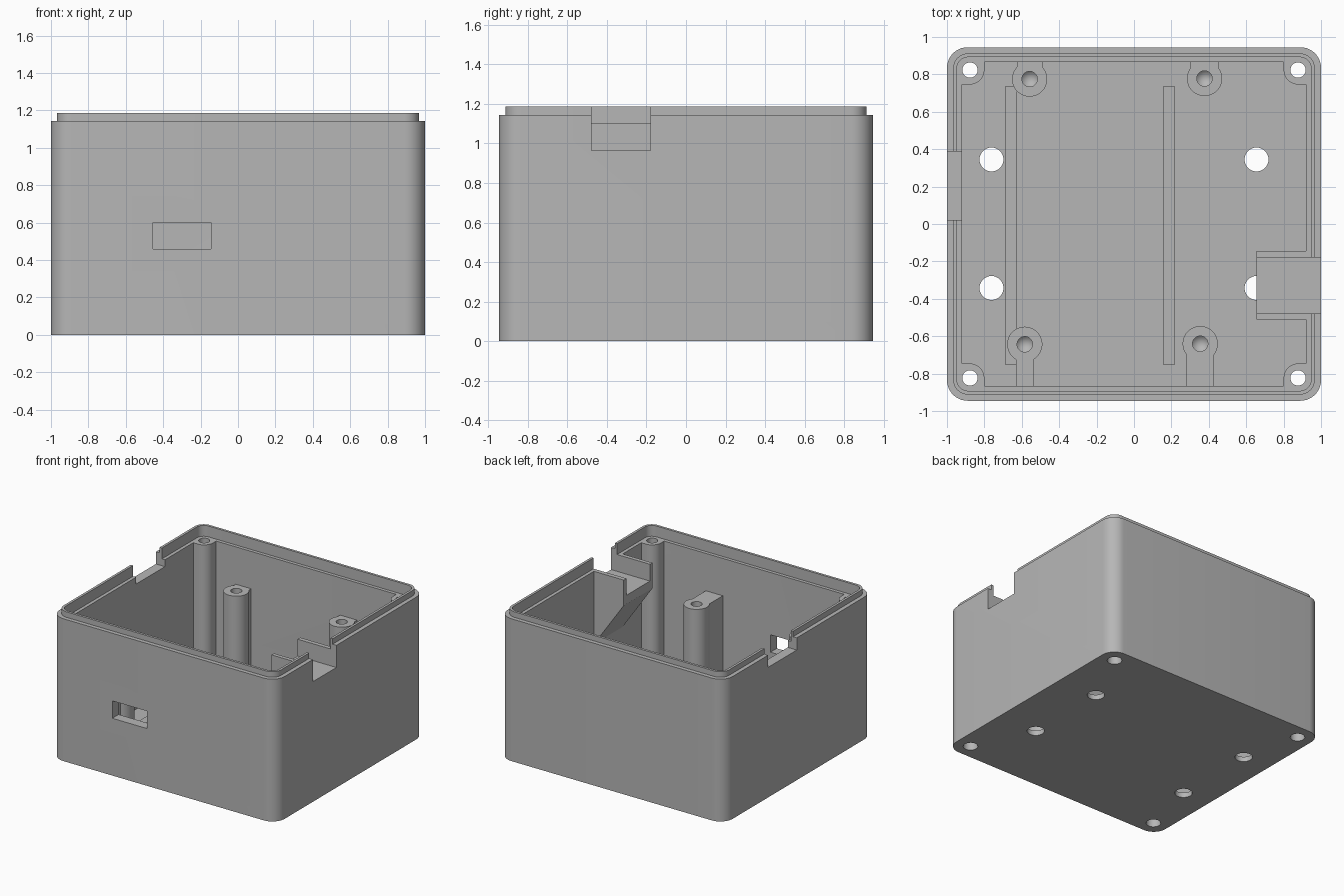
import bpy, bmesh, math
from mathutils import Vector

if "Cube" in bpy.data.objects:
    bpy.data.objects.remove(bpy.data.objects["Cube"], do_unlink=True)

# Single plastic colour
grey = bpy.data.materials.new("grey_plastic")
grey.use_nodes = True
colour = (0.47, 0.47, 0.47, 1)
grey.diffuse_color = colour
for node in grey.node_tree.nodes:
    if node.type == "BSDF_PRINCIPLED":
        node.inputs["Base Color"].default_value = colour

WALL_X, WALL_Y = 0.92, 0.865       # inner wall faces
FLOOR, LEDGE, SHOULDER, TOP = 0.04, 1.10, 1.143, 1.187


def extrude(name, points, direction):
    """Closed solid from a planar outline pushed along a direction."""
    bm = bmesh.new()
    face = bm.faces.new([bm.verts.new(p) for p in points])
    moved = bmesh.ops.extrude_face_region(bm, geom=[face])["geom"]
    verts = [g for g in moved if isinstance(g, bmesh.types.BMVert)]
    bmesh.ops.translate(bm, verts=verts, vec=Vector(direction))
    bmesh.ops.recalc_face_normals(bm, faces=bm.faces)
    mesh = bpy.data.meshes.new(name)
    bm.to_mesh(mesh)
    bm.free()
    mesh.materials.append(grey)
    obj = bpy.data.objects.new(name, mesh)
    bpy.context.collection.objects.link(obj)
    return obj


def prism(name, outline, z0, z1):
    return extrude(name, [(x, y, z0) for x, y in outline], (0, 0, z1 - z0))


def box(name, x0, x1, y0, y1, z0, z1):
    return prism(name, [(x0, y0), (x1, y0), (x1, y1), (x0, y1)], z0, z1)


def arc(cx, cy, r, a0, a1, n):
    angles = [math.radians(a0 + (a1 - a0) * i / n) for i in range(n + 1)]
    return [(cx + r * math.cos(a), cy + r * math.sin(a)) for a in angles]


def rounded(hx, hy, r):
    pts = []
    for k, (sx, sy) in enumerate([(1, 1), (-1, 1), (-1, -1), (1, -1)]):
        pts += arc(sx * (hx - r), sy * (hy - r), r, 90 * k, 90 * k + 90, 10)
    return pts


def cylinder(name, x, y, r, z0, z1):
    return prism(name, arc(x, y, r, 0, 360, 32)[:-1], z0, z1)


def drill(name, x, y, r, z0, z1):
    """Blind hole cutter with a conical tip."""
    obj = cylinder(name, x, y, r, z0, z1)
    bm = bmesh.new()
    bm.from_mesh(obj.data)
    low = [f for f in bm.faces if all(v.co.z < z0 + 1e-4 for v in f.verts)]
    tip = bmesh.ops.poke(bm, faces=low)["verts"]
    tip[0].co.z -= r
    bm.to_mesh(obj.data)
    bm.free()
    return obj


def combine(obj, tools, operation="DIFFERENCE"):
    for tool in tools:
        tool.hide_render = True
        mod = obj.modifiers.new("combine", "BOOLEAN")
        mod.operation, mod.solver, mod.object = operation, "EXACT", tool
    bpy.context.view_layer.update()
    graph = bpy.context.evaluated_depsgraph_get()
    mesh = bpy.data.meshes.new_from_object(obj.evaluated_get(graph))
    obj.modifiers.clear()
    obj.data = mesh


parts, cutters = [], []


def cutter(obj):
    cutters.append(obj)
    return obj


# Shell with a raised lip around the rim
shell = prism("shell", rounded(1, 0.945, 0.11), 0, SHOULDER)
lip = cutter(prism("lip_tool", rounded(0.967, 0.912, 0.08), 1.0, TOP))
combine(shell, [lip], "UNION")
cavity = cutter(prism("cavity_tool", rounded(WALL_X, WALL_Y, 0.035), FLOOR, 1.5))
recess = cutter(prism("recess_tool", rounded(0.947, 0.892, 0.06), LEDGE, 1.5))
pocket_cut = cutter(box("pocket_tool", 0.5, 1.2, -0.478, -0.18, 0.965, 1.5))
side_notch = cutter(box("side_notch_tool", -1.2, -0.9, 0.022, 0.387, 1.045, 1.5))
front_slot = cutter(box("front_slot_tool", -0.455, -0.145, -1.2, -0.8, 0.46, 0.60))
shell_cuts = [cavity, recess, pocket_cut, side_notch, front_slot]

# Mounting holes in the floor
for x in (-0.762, 0.655):
    for y in (-0.342, 0.345):
        shell_cuts.append(cutter(cylinder("floor_hole_tool", x, y, 0.064, -0.2, 0.3)))

# Corner screw columns, bored through with a wider mouth underneath
for sx, side in ((1, "left"), (-1, "right")):
    for sy, end in ((1, "back"), (-1, "front")):
        cx, cy, r = 0.877, 0.823, 0.077
        wx, wy = WALL_X + 0.006, WALL_Y + 0.006
        outline = arc(cx, cy, r, 270, 180, 10) + [(cx - r, wy), (wx, wy), (wx, cy - r)]
        column = prism(f"{end}_{side}_screw_column",
                       [(sx * x, sy * y) for x, y in outline], 0.02, LEDGE)
        bore = cutter(cylinder("bore_tool", sx * cx, sy * cy, 0.041, -0.2, 1.5))
        mouth = cutter(cylinder("mouth_tool", sx * cx, sy * cy, 0.054, -0.2, 0.12))
        combine(column, [bore, mouth])
        shell_cuts += [bore, mouth]
        parts.append(column)
combine(shell, shell_cuts)
parts.append(shell)

# Board posts, each tied to the nearest wall by a web
posts = [("back_right", -0.558, 0.775, 0.068, 1), ("back_left", 0.377, 0.778, 0.075, 1),
         ("front_right", -0.584, -0.643, 0.046, -1), ("front_left", 0.354, -0.64, 0.075, -1)]
for label, x, y, half, d in posts:
    r = 0.094
    gap = math.degrees(math.asin(half / r))
    ring = arc(0, 0, r, 90 + gap, 450 - gap, 32)
    reach = WALL_Y + 0.01 - abs(y)
    outline = ring + [(half, reach), (-half, reach)]
    post = prism(label + "_board_post", [(x + px, y + d * py) for px, py in outline], 0.02, 0.80)
    hole = cutter(drill("post_hole_tool", x, y, 0.041, 0.55, 1.0))
    combine(post, [hole])
    parts.append(post)

# Low ribs along the floor
for label, x in (("right", -0.657), ("left", 0.188)):
    parts.append(box(label + "_floor_rib", x - 0.032, x + 0.032, -0.75, 0.735, 0.02, 0.12))

# Connector pocket carried on a sloping bracket
profile = [(0.93, 0.50), (0.93, LEDGE), (0.655, LEDGE), (0.655, 0.895)]
pocket = extrude("connector_pocket", [(x, -0.51, z) for x, z in profile], (0, 0.365, 0))
combine(pocket, [pocket_cut])
parts.append(pocket)

for tool in cutters:
    bpy.data.objects.remove(tool, do_unlink=True)

# Smooth curves, crisp edges
for part in parts:
    part.data.shade_smooth()
    part.data.set_sharp_from_angle(angle=math.radians(30))
